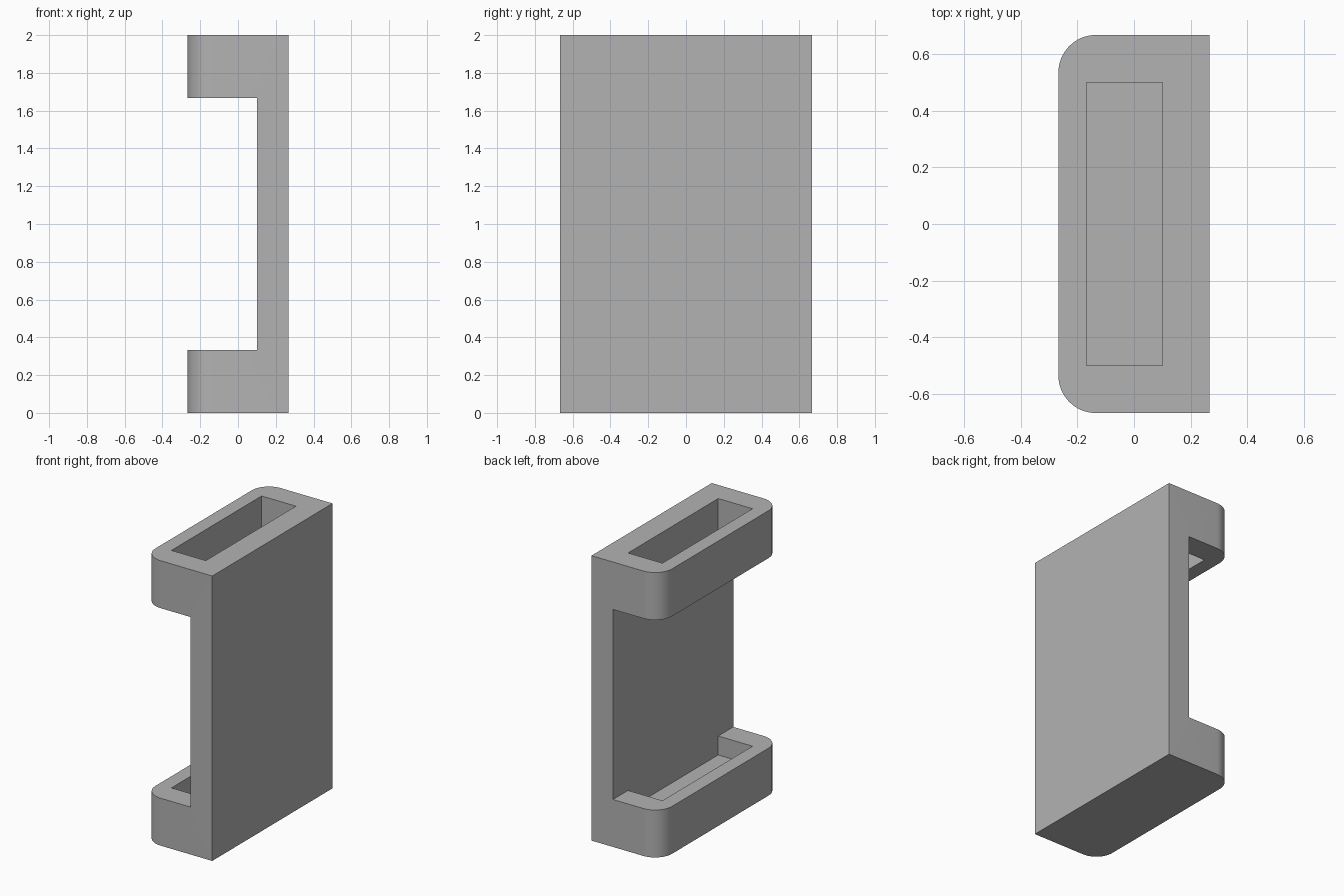
import bpy
import bmesh
import math
from mathutils import Matrix, Vector

cube = bpy.data.objects.get("Cube")
if cube:
    bpy.data.objects.remove(cube, do_unlink=True)

# Overall sizes
X, Y, H = 0.267, 0.667, 2.0
RADIUS = 0.133
BACK_X = 0.1                       # inner face of the back plate
COLLAR = 0.333                     # height of each end collar

grey = bpy.data.materials.new("plain grey")
grey.use_nodes = True
colour = (0.45, 0.45, 0.45, 1)
grey.diffuse_color = colour
grey.node_tree.nodes["Principled BSDF"].inputs["Base Color"].default_value = colour


def make_object(name, bm):
    bmesh.ops.recalc_face_normals(bm, faces=bm.faces)
    mesh = bpy.data.meshes.new(name)
    bm.to_mesh(mesh)
    bm.free()
    mesh.materials.append(grey)
    obj = bpy.data.objects.new(name, mesh)
    bpy.context.collection.objects.link(obj)
    return obj


def box(name, low, high):
    low, high = Vector(low), Vector(high)
    bm = bmesh.new()
    bmesh.ops.create_cube(bm, size=1, matrix=Matrix.Translation((low + high) / 2)
                          @ Matrix.Diagonal((high - low).to_4d()))
    return make_object(name, bm)


# Holder body: block with two rounded upright edges
holder = box("holder_body", (-X, -Y, 0), (X, Y, H))
bm = bmesh.new()
bm.from_mesh(holder.data)
edges = [e for e in bm.edges if all(v.co.x < 0 for v in e.verts)
         and abs(e.verts[0].co.z - e.verts[1].co.z) > 1]
bmesh.ops.bevel(bm, geom=edges, offset=RADIUS, segments=16, profile=0.5,
                affect='EDGES')
bm.to_mesh(holder.data)
bm.free()

# Open window between the collars, and the slot with a closed floor
cutters = [
    box("window_cutter", (-1, -1, COLLAR), (BACK_X, 1, H - COLLAR)),
    box("slot_cutter", (-0.167, -0.5, 0.2), (BACK_X, 0.5, H + 0.2)),
]
bpy.context.view_layer.objects.active = holder
for cutter in cutters:
    cutter.hide_render = True
    mod = holder.modifiers.new(cutter.name, 'BOOLEAN')
    mod.operation = 'DIFFERENCE'
    mod.solver = 'EXACT'
    mod.object = cutter
    bpy.ops.object.modifier_apply(modifier=mod.name)
    bpy.data.objects.remove(cutter, do_unlink=True)

# Smooth the rounded corners only
bpy.ops.object.select_all(action='DESELECT')
holder.select_set(True)
bpy.ops.object.shade_smooth_by_angle(angle=math.radians(30))
